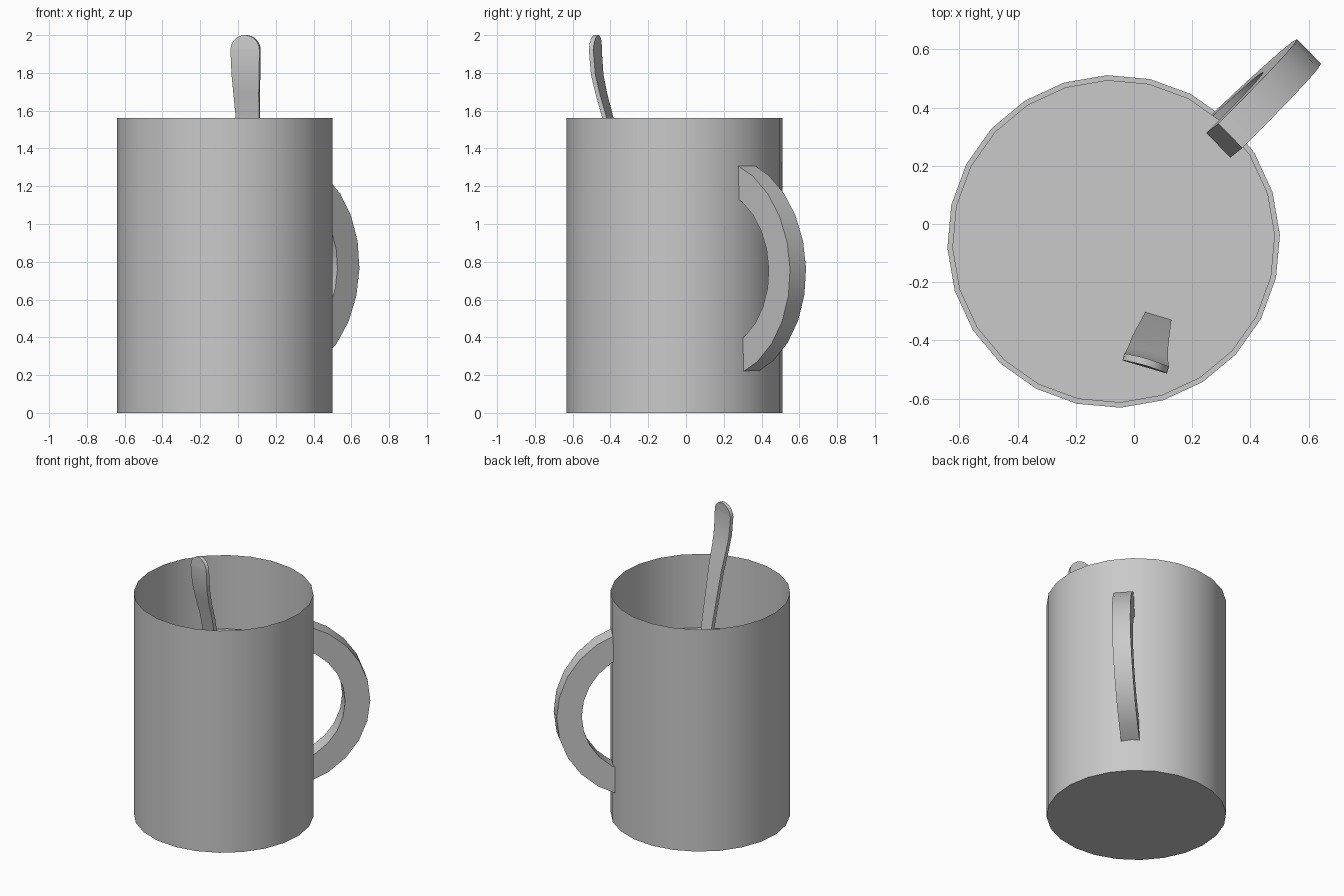
import bpy, bmesh, math
from mathutils import Vector, Matrix

cube = bpy.data.objects.get("Cube")
if cube:
    bpy.data.objects.remove(cube, do_unlink=True)

grey = bpy.data.materials.new("plain_grey")
grey.use_nodes = True
COLOUR = (0.588, 0.588, 0.588, 1)
grey.diffuse_color = COLOUR
grey.node_tree.nodes["Principled BSDF"].inputs["Base Color"].default_value = COLOUR

MUG_AXIS = Vector((-0.07, -0.06, 0))
MUG_RADIUS, MUG_HEIGHT, SIDES = 0.572, 1.56, 24
START = math.radians(2.3)


def circle(radius, z):
    return [MUG_AXIS + Vector((radius * math.cos(START + math.tau * i / SIDES),
                               radius * math.sin(START + math.tau * i / SIDES), z))
            for i in range(SIDES)]


def loft(name, rings, cap_start=True, cap_end=True, smooth_angle=35):
    """Join a row of matching closed cross-sections into one object."""
    bm = bmesh.new()
    loops = [[bm.verts.new(p) for p in ring] for ring in rings]
    n = len(loops[0])
    for a, b in zip(loops, loops[1:]):
        for i in range(n):
            j = (i + 1) % n
            bm.faces.new((a[i], a[j], b[j], b[i]))
    if cap_start:
        bm.faces.new(loops[0][::-1])
    if cap_end:
        bm.faces.new(loops[-1])
    if len(rings) > 1 and cap_start and cap_end:
        bmesh.ops.recalc_face_normals(bm, faces=bm.faces)
    mesh = bpy.data.meshes.new(name)
    bm.to_mesh(mesh)
    bm.free()
    mesh.materials.append(grey)
    obj = bpy.data.objects.new(name, mesh)
    bpy.context.collection.objects.link(obj)
    bpy.ops.object.select_all(action='DESELECT')
    obj.select_set(True)
    bpy.context.view_layer.objects.active = obj
    bpy.ops.object.shade_smooth_by_angle(angle=math.radians(smooth_angle))
    return obj


# Thin open cup with a flat floor
loft("mug_body", [circle(MUG_RADIUS, 0), circle(MUG_RADIUS, MUG_HEIGHT)], cap_end=False)

# Liquid surface inside the cup
loft("liquid_surface", [circle(0.555, 1.05)], cap_start=False)

# Handle: flat-sided arc standing in a plane through the mug axis, slightly tilted
HANDLE_SEGMENTS, HALF_ARC, HALF_WIDTH = 10, math.radians(71), 0.059
INNER, OUTER, ARC_CENTRE = 0.425, 0.587, 0.35
place = (Matrix.Translation(MUG_AXIS + Vector((0, 0, 0.765)))
         @ Matrix.Rotation(math.radians(44.2), 4, 'Z')
         @ Matrix.Rotation(math.radians(2), 4, 'X'))
sections = []
for i in range(HANDLE_SEGMENTS + 1):
    a = HALF_ARC * (2 * i / HANDLE_SEGMENTS - 1)
    sections.append([place @ Vector((ARC_CENTRE + r * math.cos(a), w, r * math.sin(a)))
                     for r, w in ((INNER, -HALF_WIDTH), (OUTER, -HALF_WIDTH),
                                  (OUTER, HALF_WIDTH), (INNER, HALF_WIDTH))])
loft("mug_handle", sections)

# Spoon: bent strip, stations are (x, y, z, half width)
stations = [(0.13, -0.19, 0.20, 0.03), (0.125, -0.20, 0.27, 0.09),
            (0.12, -0.215, 0.40, 0.11), (0.11, -0.24, 0.55, 0.07),
            (0.105, -0.255, 0.65, 0.045), (0.08, -0.328, 1.05, 0.047),
            (0.053, -0.413, 1.56, 0.064), (0.046, -0.448, 1.69, 0.070),
            (0.042, -0.470, 1.79, 0.076)]
TIP_RADIUS = 0.08
for k in range(7):
    a = math.radians(k * 14)
    stations.append((0.04, -0.48 + 0.006 * k / 6, 1.92 + TIP_RADIUS * math.sin(a),
                     TIP_RADIUS * math.cos(a)))
turn = math.radians(-16.5)
across = Vector((math.cos(turn), math.sin(turn), 0))
depth = Vector((-math.sin(turn), math.cos(turn), 0)) * 0.012
loft("spoon", [[Vector((x, y, z)) + across * s * w + depth * t
                for s, t in ((-1, -1), (1, -1), (1, 1), (-1, 1))]
               for x, y, z, w in stations])
